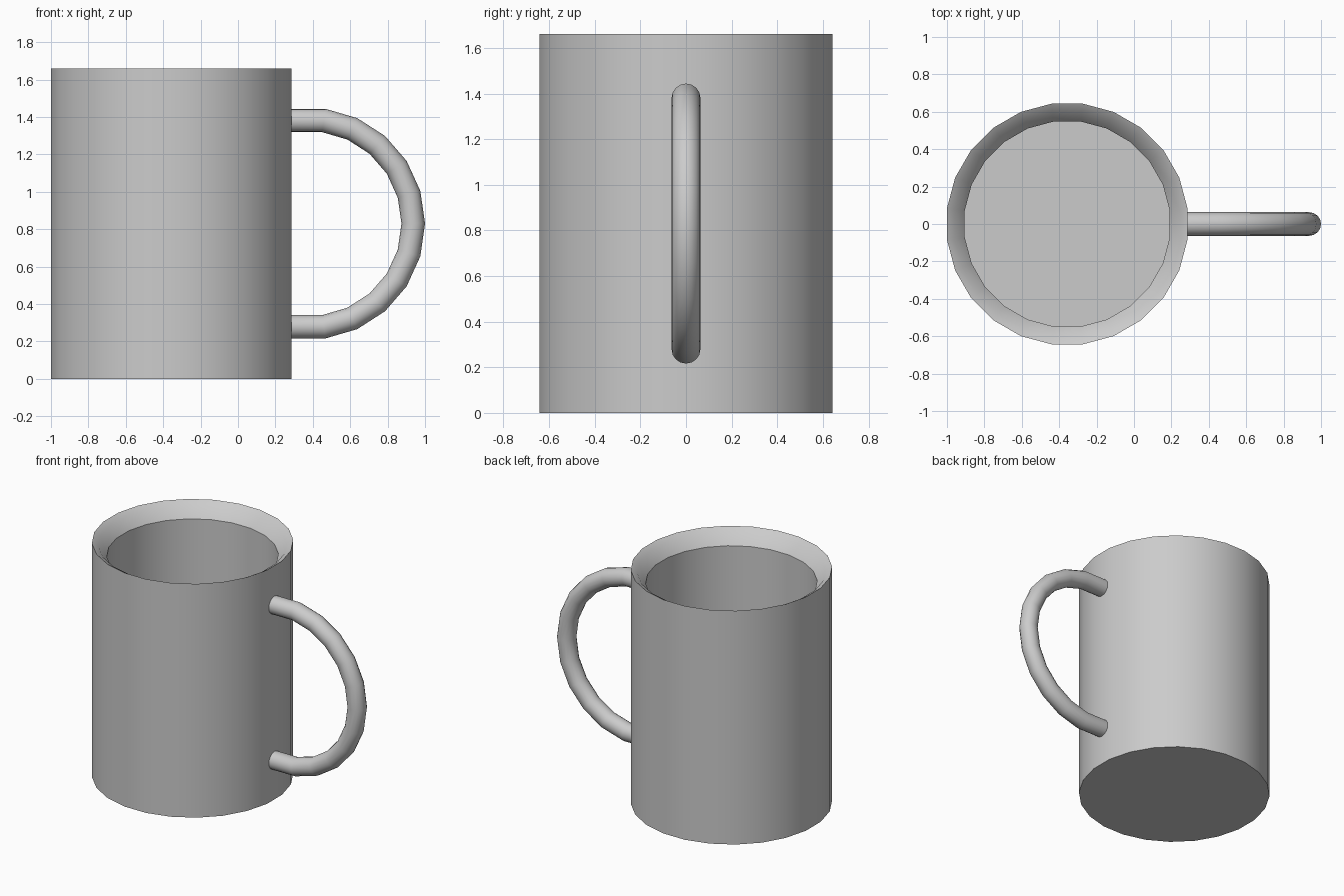
import bpy
import bmesh
from math import cos, sin, pi, radians
from mathutils import Vector

if "Cube" in bpy.data.objects:
    bpy.data.objects.remove(bpy.data.objects["Cube"], do_unlink=True)

# Single ceramic colour
grey = bpy.data.materials.new("light_grey")
grey.use_nodes = True
grey.diffuse_color = (0.6, 0.6, 0.6, 1)
grey.node_tree.nodes["Principled BSDF"].inputs["Base Color"].default_value = (0.6, 0.6, 0.6, 1)


def skin(name, rings):
    """Join successive rings of points with quads and cap both ends."""
    bm = bmesh.new()
    loops = [[bm.verts.new(p) for p in ring] for ring in rings]
    n = len(loops[0])
    for a, b in zip(loops, loops[1:]):
        for i in range(n):
            j = (i + 1) % n
            bm.faces.new((a[i], a[j], b[j], b[i]))
    bm.faces.new(loops[0])
    bm.faces.new(loops[-1])
    bmesh.ops.recalc_face_normals(bm, faces=bm.faces)
    mesh = bpy.data.meshes.new(name)
    bm.to_mesh(mesh)
    bm.free()
    mesh.materials.append(grey)
    obj = bpy.data.objects.new(name, mesh)
    bpy.context.collection.objects.link(obj)
    bpy.ops.object.select_all(action="DESELECT")
    obj.select_set(True)
    bpy.context.view_layer.objects.active = obj
    bpy.ops.object.shade_smooth_by_angle(angle=radians(30))
    return obj


# Cup: outer wall, sloped lip, inner wall and floor as one turned profile
SIDES = 24
CUP_X = -0.357
HEIGHT = 1.66
half_step = pi / SIDES
profile = [(0.643, 0), (0.643, HEIGHT), (0.601, HEIGHT - 0.025),
           (0.548, HEIGHT - 0.097), (0.548, 0.1)]


def cup_ring(flat_radius, z):
    r = flat_radius / cos(half_step)
    angles = [half_step * (2 * i + 1) for i in range(SIDES)]
    return [Vector((CUP_X + r * cos(a), r * sin(a), z)) for a in angles]


skin("mug_body", [cup_ring(r, z) for r, z in profile])

# Handle: round tube along half a ring, with short straight ends in the wall
MAJOR, TUBE = 0.557, 0.063
TUBE_SIDES = 16
CENTRE = Vector((0.38, 0, 0.83))
step = 2 * pi / 22


def tube_ring(angle, shift=0):
    out = Vector((cos(angle), 0, sin(angle)))
    side = Vector((0, 1, 0))
    mid = CENTRE + out * MAJOR + Vector((shift, 0, 0))
    turns = [2 * pi * i / TUBE_SIDES for i in range(TUBE_SIDES)]
    return [mid + (out * cos(t) + side * sin(t)) * TUBE for t in turns]


arc = [tube_ring(k * step) for k in range(-5, 6)]
start = [Vector((0.24, p.y, p.z)) for p in arc[0]]
end = [Vector((0.24, p.y, p.z)) for p in arc[-1]]
skin("mug_handle", [start] + arc + [end])
